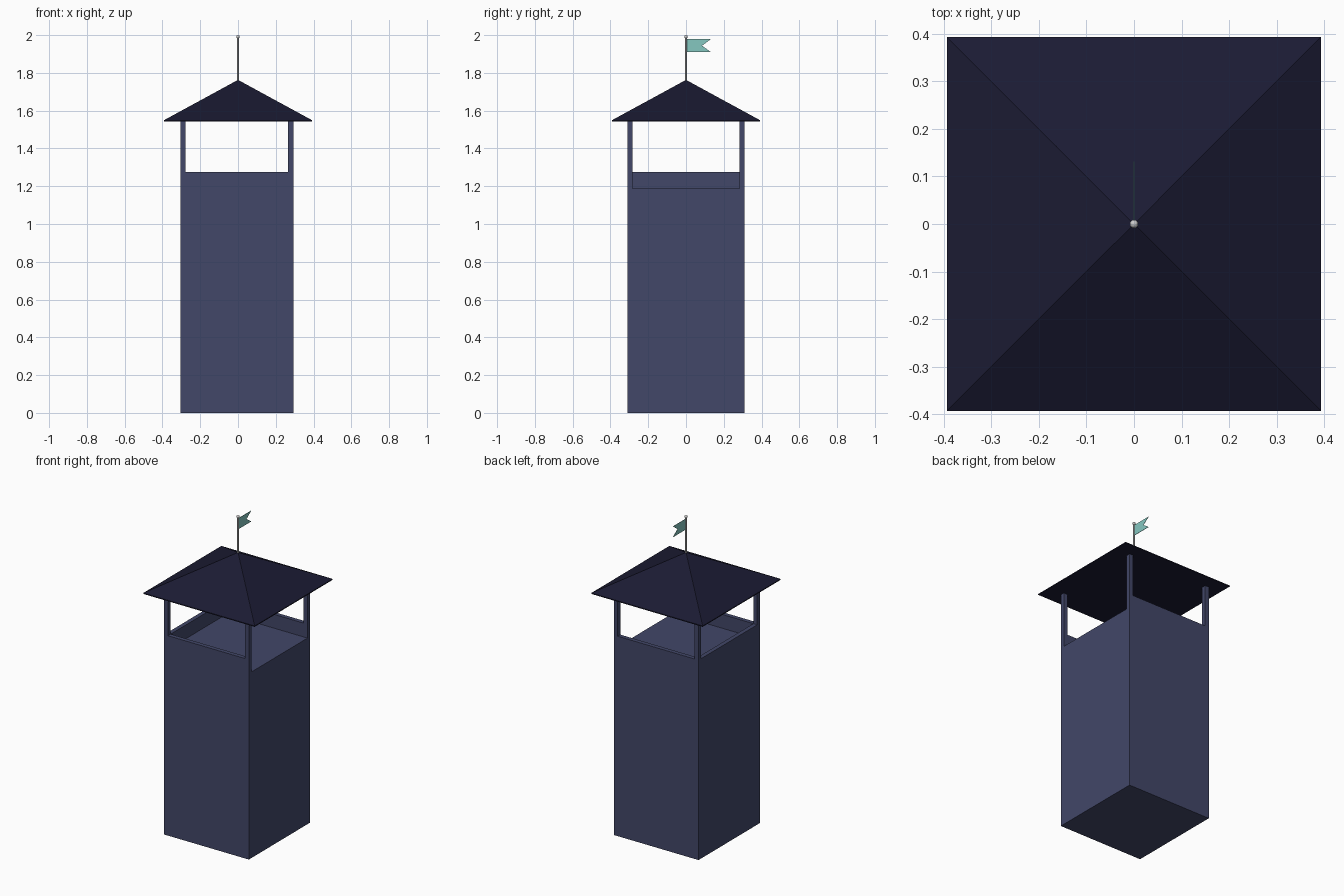
import bpy, bmesh
from math import pi, sqrt

if "Cube" in bpy.data.objects:
    bpy.data.objects.remove(bpy.data.objects["Cube"])


def material(name, rgb):
    m = bpy.data.materials.new(name)
    m.diffuse_color = (*rgb, 1)
    m.use_nodes = True
    m.node_tree.nodes["Principled BSDF"].inputs["Base Color"].default_value = m.diffuse_color
    return m


BLUE = material("slate_blue", (0.054, 0.063, 0.14))
NAVY = material("dark_navy", (0.011, 0.011, 0.033))
TEAL = material("teal", (0.235, 0.57, 0.527))


def box(name, lo, hi, mat=None):
    bpy.ops.mesh.primitive_cube_add(size=1, location=[(a + b) / 2 for a, b in zip(lo, hi)])
    ob = bpy.context.object
    ob.name = name
    ob.scale = [b - a for a, b in zip(lo, hi)]
    bpy.ops.object.transform_apply(location=True, rotation=True, scale=True)
    if mat:
        ob.data.materials.append(mat)
    return ob


# Tower: solid block, carved into deck, parapets and corner posts
X0, X1, Y = -0.305, 0.293, 0.309
T, DECK, RAIL, EAVES = 0.027, 1.187, 1.275, 1.543
tower = box("tower", (X0, -Y, 0), (X1, Y, EAVES), BLUE)
cutters = [
    box("deck_cutter", (X0 + T, -Y + T, DECK), (1, Y - T, 2), BLUE),       # deck, open on the right
    box("side_window_cutter", (-1, -Y + T, RAIL), (0.9, Y - T, 2.1), BLUE),
    box("front_window_cutter", (X0 + T, -1, RAIL), (X1 - T, 1, 2.2), BLUE),
]
bpy.context.view_layer.objects.active = tower
for c in cutters:
    mod = tower.modifiers.new(c.name, 'BOOLEAN')
    mod.operation = 'DIFFERENCE'
    mod.solver = 'EXACT'
    mod.object = c
    bpy.ops.object.modifier_apply(modifier=mod.name)
for c in cutters:
    bpy.data.objects.remove(c, do_unlink=True)

# Roof: square pyramid with a thin fascia
R = 0.393
box_roof = box("roof", (-R, -R, EAVES), (R, R, EAVES + 0.006), NAVY)
bm = bmesh.new()
bm.from_mesh(box_roof.data)
bm.faces.ensure_lookup_table()
top = max(bm.faces, key=lambda f: f.calc_center_median().z)
apex = bmesh.ops.poke(bm, faces=[top])['verts'][0]
apex.co.z = 1.763
bm.to_mesh(box_roof.data)
bm.free()

# Flagpole and finial
bpy.ops.mesh.primitive_cylinder_add(vertices=16, radius=0.005, depth=0.25, location=(0, 0, 1.87))
bpy.context.object.name = "flagpole"
bpy.ops.object.shade_smooth_by_angle()
bpy.ops.mesh.primitive_uv_sphere_add(segments=16, ring_count=10, radius=0.009, location=(0, 0, 1.991))
bpy.context.object.name = "finial"
bpy.ops.object.shade_smooth()

# Swallowtail flag
profile = [(0, 1.91), (0.132, 1.91), (0.085, 1.944), (0.132, 1.979), (0, 1.979)]
bm = bmesh.new()
face = bm.faces.new([bm.verts.new((-0.001, y, z)) for y, z in profile])
ext = bmesh.ops.extrude_face_region(bm, geom=[face], use_keep_orig=True)['geom']
bmesh.ops.translate(bm, vec=(0.002, 0, 0), verts=[v for v in ext if isinstance(v, bmesh.types.BMVert)])
bmesh.ops.recalc_face_normals(bm, faces=bm.faces)
me = bpy.data.meshes.new("flag")
bm.to_mesh(me)
bm.free()
me.materials.append(TEAL)
bpy.context.collection.objects.link(bpy.data.objects.new("flag", me))
